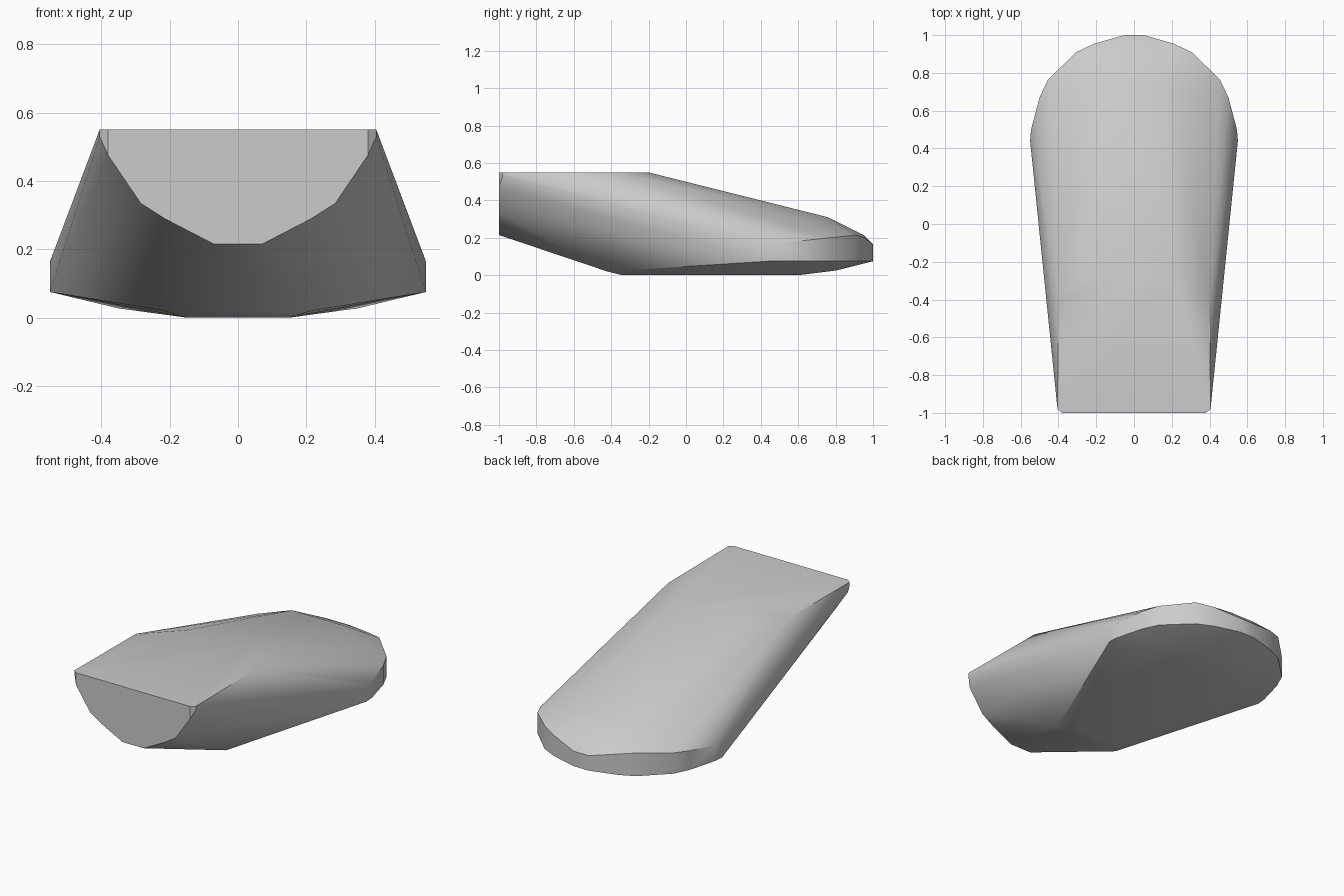
import bpy, bmesh, math

cube = bpy.data.objects.get("Cube")
if cube:
    bpy.data.objects.remove(cube, do_unlink=True)

grey = bpy.data.materials.new("light grey")
grey.use_nodes = True
colour = (0.6, 0.6, 0.6, 1)
grey.diffuse_color = colour
grey.node_tree.nodes["Principled BSDF"].inputs["Base Color"].default_value = colour

# Half cross-section of the flat front end, mirrored later
front_end = [(0.38, 0.55), (0.38, 0.475), (0.285, 0.335), (0.215, 0.29), (0.07, 0.215)]
points = [(x, -1, z) for x, z in front_end]
points += [(0.405, -0.98, 0.55), (0.405, -0.98, 0.53)]

# Rounded rear rim: x, y and upper edge height
rim = [(0.55, 0.44, 0.165), (0.545, 0.5, 0.17), (0.5, 0.67, 0.19), (0.455, 0.765, 0.2),
       (0.305, 0.91, 0.215), (0.21, 0.955, 0.2), (0.05, 1, 0.165)]
for x, y, z in rim:
    points += [(x, y, z), (x, y, 0.075)]

# Upper surface: level deck, then a slope down to the rear
points += [(0.4, -0.4, 0.55), (0.2, -0.2, 0.55), (0.4, 0.45, 0.31),
           (0.33, 0.66, 0.285), (0.17, 0.76, 0.31), (0.08, 0.95, 0.215)]

# Shallow belly
points += [(0.215, -0.42, 0.02), (0.15, -0.34, 0), (0.15, 0.6, 0), (0.35, 0.6, 0.027),
           (0.15, 0.8, 0.025)]

# Wrap the mirrored stations in one skin
bm = bmesh.new()
for x, y, z in points:
    for side in (1, -1):
        bm.verts.new((x * side, y, z))
hull = bmesh.ops.convex_hull(bm, input=bm.verts[:])
loose = {v for v in hull["geom_interior"] + hull["geom_unused"] if isinstance(v, bmesh.types.BMVert)}
bmesh.ops.delete(bm, geom=list(loose), context="VERTS")
bmesh.ops.dissolve_limit(bm, angle_limit=math.radians(0.5), verts=bm.verts[:], edges=bm.edges[:])
bmesh.ops.recalc_face_normals(bm, faces=bm.faces[:])
mesh = bpy.data.meshes.new("wedge_body")
bm.to_mesh(mesh)
bm.free()
mesh.materials.append(grey)

body = bpy.data.objects.new("wedge_body", mesh)
bpy.context.collection.objects.link(body)
bpy.ops.object.select_all(action="DESELECT")
body.select_set(True)
bpy.context.view_layer.objects.active = body
bpy.ops.object.shade_smooth_by_angle(angle=math.radians(35))
